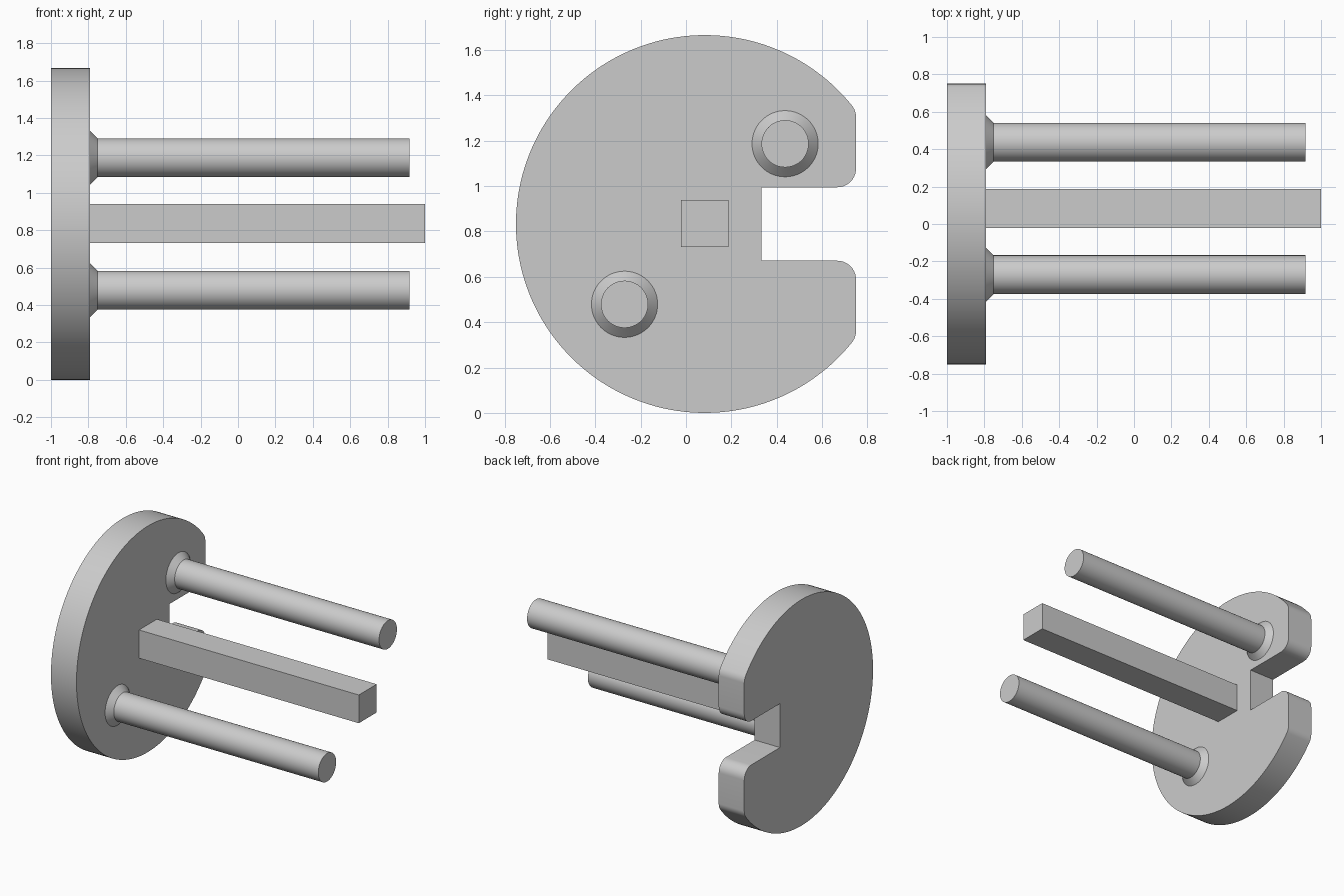
import bpy, bmesh
from math import sin, cos, atan2, sqrt, pi, radians
from mathutils import Matrix

cube = bpy.data.objects.get("Cube")
if cube:
    bpy.data.objects.remove(cube, do_unlink=True)

CY, CZ, R = 0.083, 0.833, 0.833       # disc centre and radius
BACK, FACE = -1.0, -0.792             # plate thickness along x
FLAT, FILLET = 0.75, 0.083            # trimmed edge and corner radius
NOTCH_Y, NOTCH_H = 0.333, 0.162       # notch depth and half height

grey = bpy.data.materials.new("light_grey")
grey.use_nodes = True
colour = (0.6, 0.6, 0.6, 1)
grey.diffuse_color = colour
grey.node_tree.nodes["Principled BSDF"].inputs["Base Color"].default_value = colour


def finish(name, bm):
    bmesh.ops.recalc_face_normals(bm, faces=bm.faces)
    mesh = bpy.data.meshes.new(name)
    bm.to_mesh(mesh)
    bm.free()
    mesh.materials.append(grey)
    ob = bpy.data.objects.new(name, mesh)
    bpy.context.collection.objects.link(ob)
    bpy.ops.object.select_all(action='DESELECT')
    ob.select_set(True)
    bpy.context.view_layer.objects.active = ob
    bpy.ops.object.shade_smooth_by_angle(angle=radians(25))
    return ob


def arc(y, z, r, a0, a1, n):
    return [(y + r * cos(a0 + (a1 - a0) * i / n), z + r * sin(a0 + (a1 - a0) * i / n))
            for i in range(n + 1)]


# Notched disc: upper half of the outline, mirrored for the lower half
fy = FLAT - FILLET - CY
fz = sqrt((R - FILLET) ** 2 - fy ** 2)
tangent = atan2(fz, fy)
half = [(NOTCH_Y - CY, NOTCH_H)]
half += arc(fy, NOTCH_H + FILLET, FILLET, -pi / 2, 0, 10)
half += arc(fy, fz, FILLET, 0, tangent, 8)
half += arc(0, 0, R, tangent, pi, 64)[1:]
outline = half + [(y, -z) for y, z in reversed(half[:-1])]

bm = bmesh.new()
base = bm.faces.new([bm.verts.new((BACK, CY + y, CZ + z)) for y, z in outline])
extruded = bmesh.ops.extrude_face_region(bm, geom=[base], use_keep_orig=True)
moved = [v for v in extruded["geom"] if isinstance(v, bmesh.types.BMVert)]
bmesh.ops.translate(bm, verts=moved, vec=(FACE - BACK, 0, 0))
finish("notched_disc", bm)


# Round pins with a conical collar at the root
def pin(name, side):
    profile = [(FACE, 0.146), (-0.75, 0.104), (0.917, 0.104)]
    n = 64
    bm = bmesh.new()
    rings = [[bm.verts.new((x, CY + side * 0.354 + y, CZ + side * 0.354 + z))
              for y, z in arc(0, 0, r, 0, 2 * pi, n)[:-1]] for x, r in profile]
    for a, b in zip(rings, rings[1:]):
        for i in range(n):
            j = (i + 1) % n
            bm.faces.new((a[i], a[j], b[j], b[i]))
    bm.faces.new(rings[0])
    bm.faces.new(rings[-1])
    finish(name, bm)


pin("upper_pin", 1)
pin("lower_pin", -1)

# Square central bar
bm = bmesh.new()
length = 1.0 - FACE
bmesh.ops.create_cube(bm, size=1, matrix=Matrix.Translation((FACE + length / 2, CY, CZ + 0.002))
                      @ Matrix.Diagonal((length, 0.208, 0.208, 1)))
finish("square_bar", bm)
